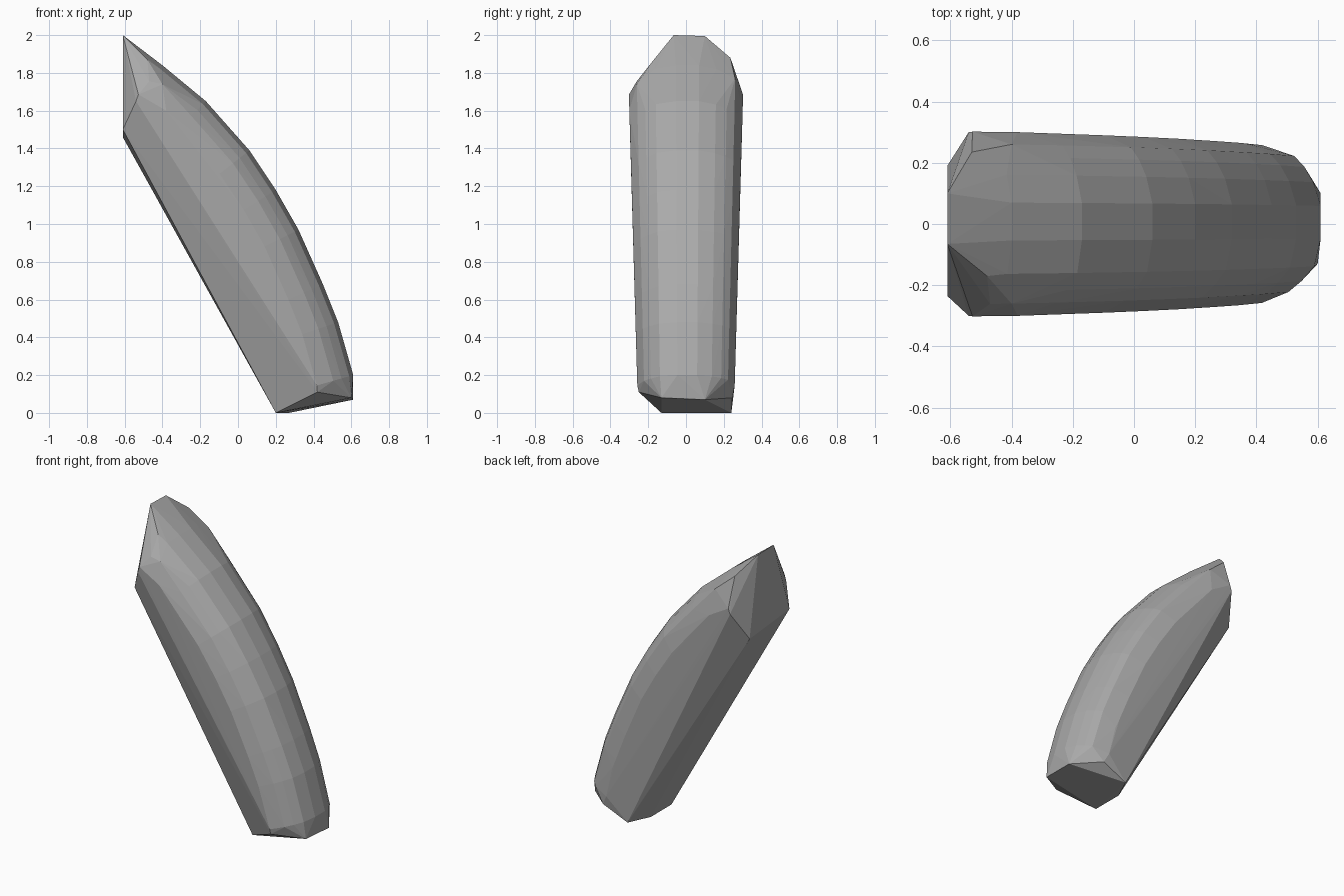
import bpy, bmesh
from mathutils import Vector

if "Cube" in bpy.data.objects:
    bpy.data.objects.remove(bpy.data.objects["Cube"])

# Curved back of the slab in side view (x, z), from foot to tip
back = [(0.61, 0.2), (0.53, 0.48), (0.45, 0.68), (0.32, 0.97), (0.2, 1.18),
        (0.06, 1.39), (-0.17, 1.65), (-0.4, 1.84)]
# Rounded cross-section: (y, depth below the back)
section = [(0.065, 0.0), (-0.05, 0.0), (-0.152, 0.022), (0.15, 0.025), (0.205, 0.055),
           (-0.205, 0.065), (0.245, 0.09), (-0.245, 0.11), (0.285, 0.2), (-0.285, 0.2)]

# Cut ends: slanted foot, then vertical tip facet and its bevels
points = [Vector(p) for p in (
    (0.2, -0.13, 0), (0.2, 0.09, 0), (0.27, 0.24, 0), (0.42, -0.25, 0.11),
    (0.6, -0.13, 0.08), (0.61, 0.1, 0.07), (0.45, 0.245, 0.08),
    (-0.61, -0.235, 1.5), (-0.61, 0.19, 1.46), (-0.61, -0.065, 2.0), (-0.61, 0.1, 1.995),
    (-0.54, -0.3, 1.65), (-0.54, 0.3, 1.65), (-0.53, 0.235, 1.88),
    (-0.48, -0.17, 1.87), (-0.4, -0.26, 1.74), (-0.4, 0.26, 1.77),
    (-0.38, -0.3, 1.6), (-0.38, 0.3, 1.6), (0.37, -0.258, 0.28), (0.37, 0.262, 0.35))]

# Sweep the cross-section along the back
for i, (x, z) in enumerate(back):
    ax, az = back[max(i - 1, 0)]
    bx, bz = back[min(i + 1, len(back) - 1)]
    t = Vector((bx - ax, 0, bz - az)).normalized()
    inward = Vector((-t.z, 0, t.x))
    for y, d in section:
        p = Vector((x, 0, z)) + inward * d
        p.y = y * (0.89 + 0.1 * p.z)
        points.append(p)

# Faceted stone slab as a convex hull
bm = bmesh.new()
for p in points:
    bm.verts.new(p)
hull = bmesh.ops.convex_hull(bm, input=bm.verts[:])
junk = [g for g in set(hull["geom_interior"] + hull["geom_unused"]) if isinstance(g, bmesh.types.BMVert)]
bmesh.ops.delete(bm, geom=junk, context='VERTS')
bmesh.ops.recalc_face_normals(bm, faces=bm.faces[:])
mesh = bpy.data.meshes.new("stone_slab")
bm.to_mesh(mesh)
bm.free()

grey = bpy.data.materials.new("stone grey")
grey.diffuse_color = (0.4, 0.4, 0.4, 1)
grey.use_nodes = True
grey.node_tree.nodes["Principled BSDF"].inputs["Base Color"].default_value = grey.diffuse_color
mesh.materials.append(grey)
slab = bpy.data.objects.new("stone_slab", mesh)
bpy.context.collection.objects.link(slab)
